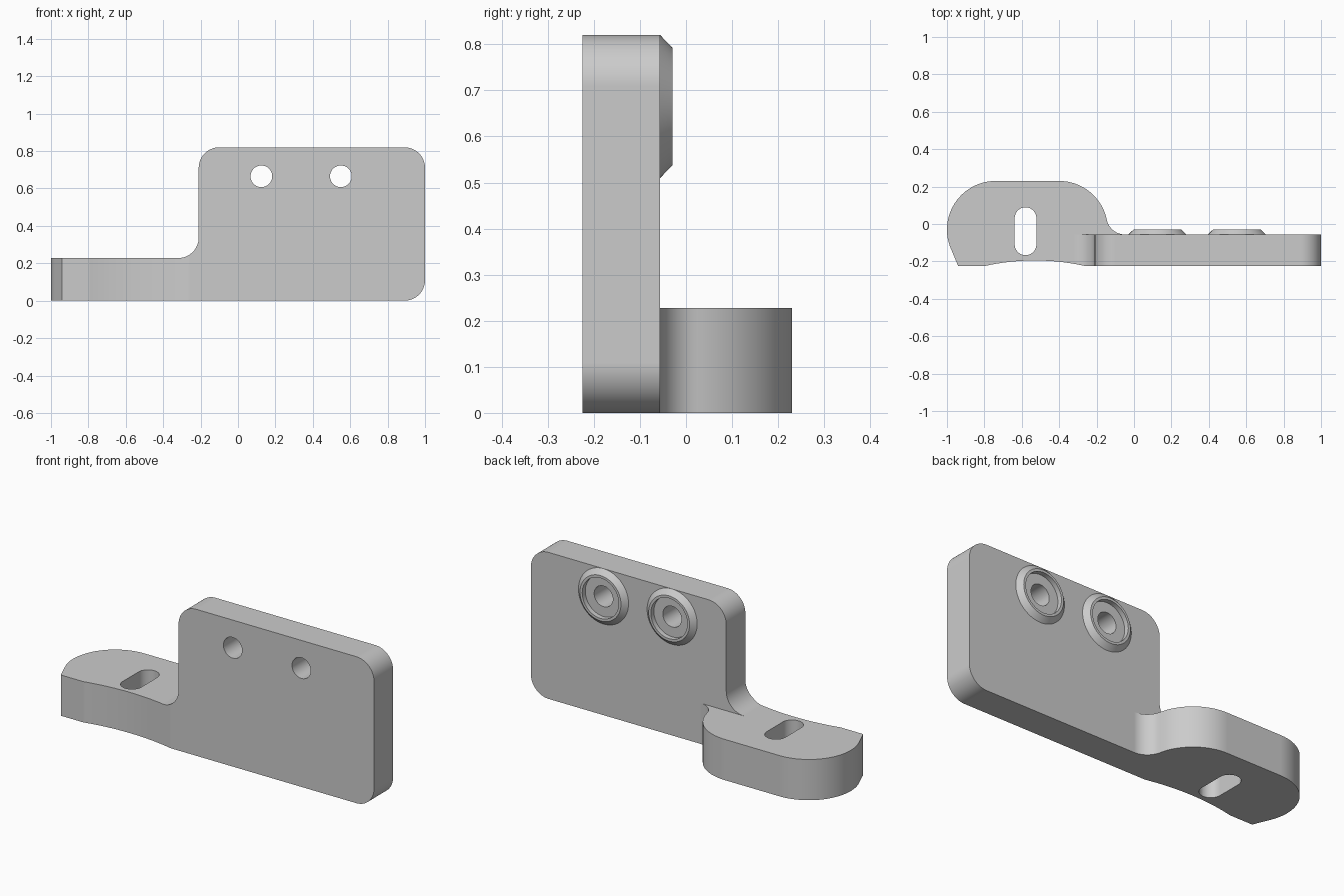
import bpy, bmesh
from math import pi, sin, cos, atan2, radians
from mathutils import Matrix, Vector

cube = bpy.data.objects.get("Cube")
if cube:
    bpy.data.objects.remove(cube)

# Single plain grey finish
grey = bpy.data.materials.new("plain_grey")
grey.use_nodes = True
colour = (0.6, 0.6, 0.6, 1)
grey.diffuse_color = colour
grey.node_tree.nodes["Principled BSDF"].inputs["Base Color"].default_value = colour


def arc(cx, cy, r, start, end, n=24):
    """Points on a circle, angles in degrees."""
    angles = [radians(start + (end - start) * i / n) for i in range(n + 1)]
    return [(cx + r * cos(a), cy + r * sin(a)) for a in angles]


def add_object(name, bm):
    bmesh.ops.recalc_face_normals(bm, faces=bm.faces)
    mesh = bpy.data.meshes.new(name)
    bm.to_mesh(mesh)
    bm.free()
    mesh.materials.append(grey)
    obj = bpy.data.objects.new(name, mesh)
    bpy.context.collection.objects.link(obj)
    return obj


def prism(name, outline, low, high, upright=False):
    """Extrude an XY outline along z, or an XZ outline along y if upright."""
    def place(a, b, d):
        return (a, d, b) if upright else (a, b, d)
    bm = bmesh.new()
    face = bm.faces.new([bm.verts.new(place(a, b, low)) for a, b in outline])
    moved = bmesh.ops.extrude_face_region(bm, geom=[face])["geom"]
    bmesh.ops.translate(bm, vec=place(0, 0, high - low),
                        verts=[v for v in moved if isinstance(v, bmesh.types.BMVert)])
    return add_object(name, bm)


def activate(obj):
    bpy.ops.object.select_all(action="DESELECT")
    obj.select_set(True)
    bpy.context.view_layer.objects.active = obj


def combine(obj, other, operation):
    activate(obj)
    mod = obj.modifiers.new(operation.title(), "BOOLEAN")
    mod.operation, mod.solver, mod.object = operation, "EXACT", other
    bpy.ops.object.modifier_apply(modifier=mod.name)
    bpy.data.objects.remove(other)


def finish(obj):
    activate(obj)
    bpy.ops.object.shade_smooth_by_angle(angle=radians(30))
    mod = obj.modifiers.new("Even shading", "WEIGHTED_NORMAL")
    mod.keep_sharp = True


FRONT, BACK = -0.225, -0.056
TOP, FOOT_TOP, R = 0.82, 0.228, 0.11
EDGE = -0.21

# Upright plate with rounded corners and a fillet down to the foot
plate_outline = ([(EDGE - R, 0)]
                 + arc(1 - R, R, R, -90, 0)
                 + arc(1 - R, TOP - R, R, 0, 90)
                 + arc(EDGE + R, TOP - R, R, 90, 180)
                 + arc(EDGE - R, FOOT_TOP + R, R, 0, -90))
bracket = prism("bracket", plate_outline, FRONT, BACK, upright=True)

# Rounded foot, blended into the back of the plate
ROUND, FILLET = 0.26, 0.1
lobe = Vector((-0.4, -0.03))
blend = Vector((-0.048, BACK + FILLET))
angle = atan2(blend.y - lobe.y, blend.x - lobe.x) * 180 / pi
foot_outline = ([(-0.94, FRONT), (EDGE - R, FRONT), (EDGE - R, BACK - 0.04),
                 (blend.x, BACK - 0.04)]
                + arc(blend.x, blend.y, FILLET, 270, 180 + angle, 16)
                + arc(lobe.x, lobe.y, ROUND, angle, 90)
                + arc(-0.74, lobe.y, ROUND, 90, 205))
foot = prism("foot", foot_outline, 0, FOOT_TOP)
combine(bracket, foot, "UNION")

# Shallow curved relief across the front of the foot
relief = prism("relief_cutter", arc(-0.53, -1.425, 1.23, 60, 120, 64), -0.1, 0.5)
combine(bracket, relief, "DIFFERENCE")

# Slot through the foot
slot_outline = arc(-0.58, 0.031, 0.058, 0, 180) + arc(-0.58, -0.109, 0.058, 180, 360)
combine(bracket, prism("slot_cutter", slot_outline, -0.1, 0.5), "DIFFERENCE")

# Screw holes, each with a bevelled raised ring on the back
HOLE_Z = 0.665
for side, x in (("right", 0.125), ("left", 0.55)):
    hole = prism("hole_cutter", arc(x, HOLE_Z, 0.058, 0, 360, 40)[:-1], -0.5, 0.2, upright=True)
    combine(bracket, hole, "DIFFERENCE")
    bm = bmesh.new()
    section = [(0.113, BACK - 0.003), (0.155, BACK - 0.003), (0.155, BACK),
               (0.127, -0.029), (0.113, -0.029)]
    verts = [bm.verts.new((r, y, 0)) for r, y in section]
    edges = [bm.edges.new((verts[i - 1], verts[i])) for i in range(len(verts))]
    bmesh.ops.spin(bm, geom=verts + edges, cent=(0, 0, 0), axis=(0, 1, 0),
                   angle=2 * pi, steps=64, use_merge=True)
    bmesh.ops.remove_doubles(bm, verts=bm.verts, dist=0.0001)
    bmesh.ops.transform(bm, matrix=Matrix.Translation((x, 0, HOLE_Z)), verts=bm.verts)
    finish(add_object(side + "_screw_ring", bm))

finish(bracket)
